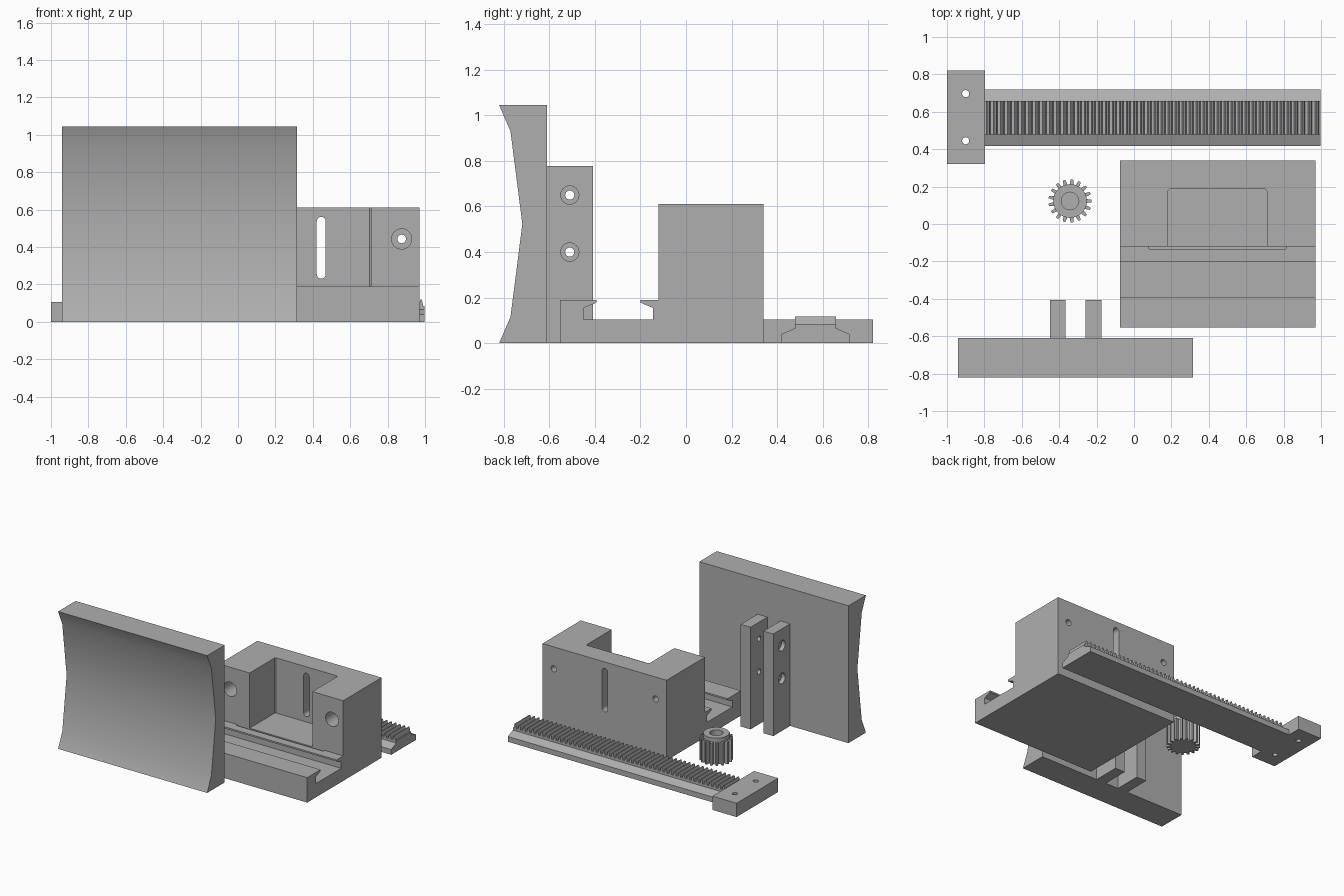
import bpy, bmesh, math
from mathutils import Vector

if "Cube" in bpy.data.objects:
    bpy.data.objects.remove(bpy.data.objects["Cube"])

grey = bpy.data.materials.new("plain grey")
grey.diffuse_color = (0.43, 0.43, 0.43, 1)
grey.use_nodes = True
grey.node_tree.nodes["Principled BSDF"].inputs["Base Color"].default_value = grey.diffuse_color


def prism(name, pts, axis, lo, hi):
    """Extrude a 2D outline along x (y,z points), y (x,z) or z (x,y)."""
    place = {'x': lambda a, b, t: (t, a, b),
             'y': lambda a, b, t: (a, t, b),
             'z': lambda a, b, t: (a, b, t)}[axis]
    bm = bmesh.new()
    face = bm.faces.new([bm.verts.new(place(a, b, lo)) for a, b in pts])
    ext = bmesh.ops.extrude_face_region(bm, geom=[face])
    verts = [g for g in ext['geom'] if isinstance(g, bmesh.types.BMVert)]
    bmesh.ops.translate(bm, verts=verts, vec=Vector(place(0, 0, hi - lo)))
    bmesh.ops.recalc_face_normals(bm, faces=bm.faces)
    mesh = bpy.data.meshes.new(name)
    bm.to_mesh(mesh)
    bm.free()
    mesh.materials.append(grey)
    ob = bpy.data.objects.new(name, mesh)
    bpy.context.collection.objects.link(ob)
    return ob


def rect(a0, a1, b0, b1):
    return [(a0, b0), (a1, b0), (a1, b1), (a0, b1)]


def slot(a, b0, b1, r, n=12):
    """Upright outline with half-round ends (a circle when b0 == b1)."""
    top = [(a + r * math.cos(math.pi * i / n), b1 + r * math.sin(math.pi * i / n))
           for i in range(n + 1)]
    low = [(a - r * math.cos(math.pi * i / n), b0 - r * math.sin(math.pi * i / n))
           for i in range(n + 1)]
    return top[:-1] + low[:-1] if b0 == b1 else top + low


def cut(ob, cutters):
    """Subtract the cutters, apply, and remove them."""
    for c in cutters:
        m = ob.modifiers.new("cut", 'BOOLEAN')
        m.operation, m.solver, m.object = 'DIFFERENCE', 'EXACT', c
        bpy.context.view_layer.objects.active = ob
        bpy.ops.object.modifier_apply(modifier=m.name)
        bpy.data.objects.remove(c)


def smooth(ob):
    bpy.ops.object.select_all(action='DESELECT')
    ob.select_set(True)
    bpy.context.view_layer.objects.active = ob
    bpy.ops.object.shade_smooth_by_angle(angle=math.radians(30))


# Concave push plate
plate = prism("push_plate", [(-0.61, 0), (-0.61, 1.045), (-0.82, 1.045), (-0.77, 0.93),
                             (-0.718, 0.523), (-0.77, 0.115), (-0.82, 0)],
              'x', -0.94, 0.315)
smooth(plate)

# Two mounting lugs, counterbored on their outer faces
for name, x0, x1, bore in (("left_lug", -0.45, -0.367, (-0.5, -0.42)),
                           ("right_lug", -0.258, -0.175, (-0.205, -0.1))):
    lug = prism(name, rect(-0.61, -0.407, 0, 0.777), 'x', x0, x1)
    tools = []
    for z in (0.4, 0.65):
        tools.append(prism("hole", slot(-0.51, z, z, 0.02), 'x', x0 - 0.1, x1 + 0.1))
        tools.append(prism("bore", slot(-0.51, z, z, 0.04), 'x', *bore))
    cut(lug, tools)
    smooth(lug)

# Housing with an undercut guide channel
housing = prism("housing", [(-0.553, 0), (0.34, 0), (0.34, 0.61), (-0.12, 0.61),
                            (-0.12, 0.19), (-0.2, 0.19), (-0.2, 0.178), (-0.145, 0.155),
                            (-0.145, 0.105), (-0.45, 0.105), (-0.45, 0.155),
                            (-0.393, 0.178), (-0.393, 0.19), (-0.553, 0.19)],
                'x', -0.075, 0.97)
pocket = prism("pocket", [(0.182, -0.16), (0.71, -0.16), (0.71, 0.177), (0.702, 0.187),
                          (0.19, 0.187), (0.182, 0.177)], 'z', 0.19, 0.8)
groove = prism("groove", rect(0.08, 0.812, -0.135, -0.12), 'z', 0.172, 0.1901)
tools = [pocket, groove,
         prism("slot", slot(0.445, 0.255, 0.537, 0.024), 'y', 0.1, 0.5)]
for x in (0.018, 0.875):
    tools.append(prism("hole", slot(x, 0.443, 0.443, 0.023), 'y', -0.3, 0.5))
    tools.append(prism("bore", slot(x, 0.443, 0.443, 0.054), 'y', -0.3, 0.1))
cut(housing, tools)
smooth(housing)

# Rack: chamfered rail, toothed strip and end block
prism("rack_rail", [(0.418, 0), (0.718, 0), (0.718, 0.04), (0.658, 0.066), (0.658, 0.072),
                    (0.478, 0.072), (0.478, 0.066), (0.418, 0.04)], 'x', -0.797, 0.997)
teeth, start, end = 48, -0.797, 0.997
pitch = (end - start) / teeth
outline = [(end, 0.072), (start, 0.072)]
for i in range(teeth):
    for f, z in ((0.0, 0.084), (0.22, 0.084), (0.32, 0.104), (0.42, 0.118),
                 (0.62, 0.118), (0.72, 0.104), (0.82, 0.084)):
        outline.append((start + (i + f) * pitch, z))
outline.append((end, 0.084))
prism("rack_teeth", outline, 'y', 0.478, 0.658)
block = prism("rack_end_block", rect(-1.0, -0.797, 0.32, 0.82), 'z', 0, 0.105)
cut(block, [prism("hole", slot(-0.9, y, y, 0.019), 'z', -0.1, 0.3) for y in (0.445, 0.697)])
smooth(block)

# Pinion: toothed wheel with a raised hub and a blind bore
cx, cy, count = -0.342, 0.123, 17
outline = []
for i in range(count):
    for f, r in ((-0.30, 0.088), (-0.24, 0.102), (-0.15, 0.116), (0.15, 0.116),
                 (0.24, 0.102), (0.30, 0.088)):
        a = 2 * math.pi * (i + f) / count
        outline.append((cx + r * math.cos(a), cy + r * math.sin(a)))
pinion = prism("pinion", outline, 'z', 0, 0.17)
hub = prism("pinion_hub", slot(cx, cy, cy, 0.09, 20), 'z', 0.17, 0.2)
cut(pinion, [prism("bore", slot(cx, cy, cy, 0.047), 'z', 0.03, 0.3)])
cut(hub, [prism("bore", slot(cx, cy, cy, 0.047), 'z', 0.03, 0.3)])
smooth(hub)
